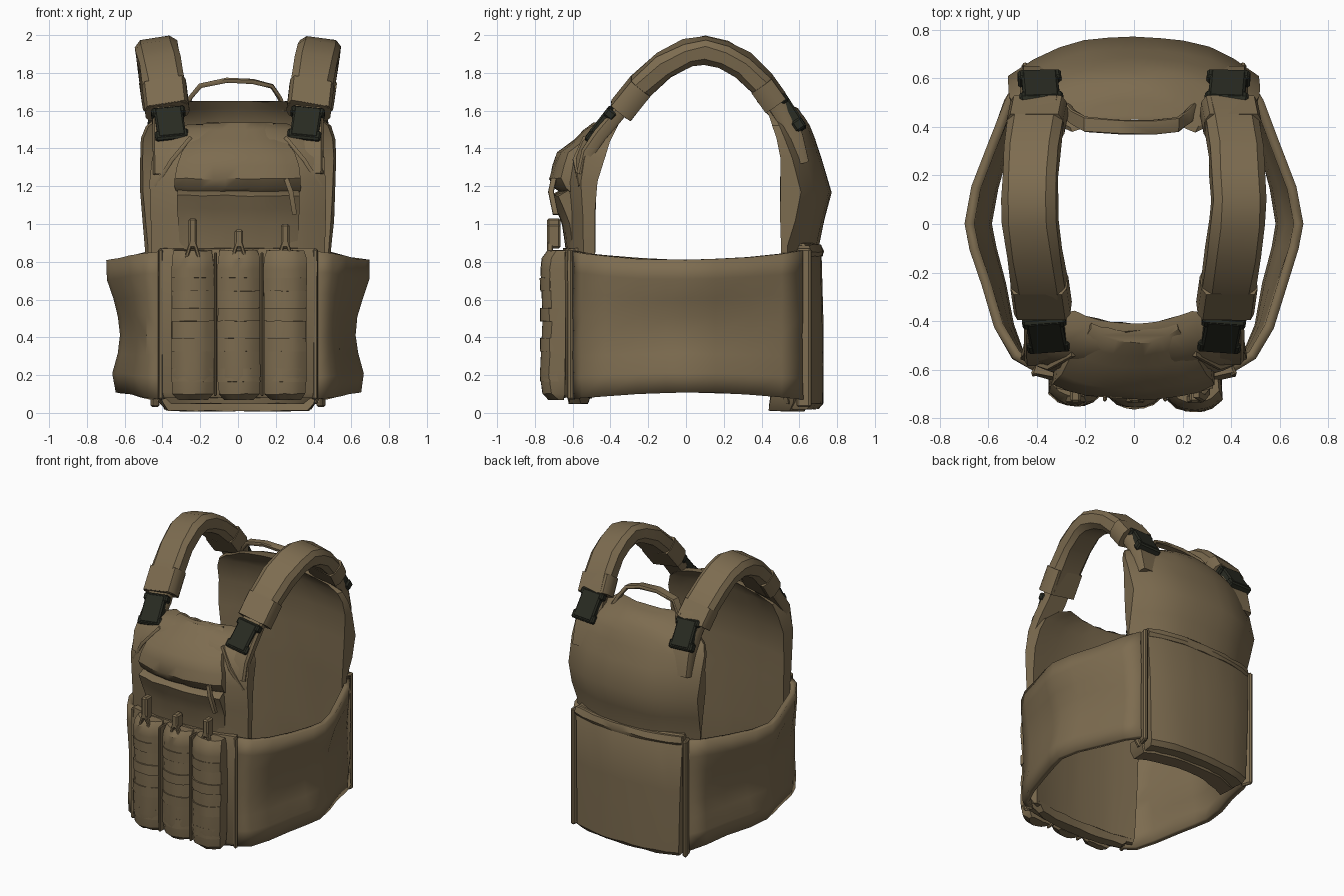
import bpy, bmesh, math, random
from mathutils import Vector, Matrix

random.seed(4)
cube = bpy.data.objects.get("Cube")
if cube:
    bpy.data.objects.remove(cube, do_unlink=True)


def material(name, rgb):
    m = bpy.data.materials.new(name)
    m.use_nodes = True
    m.diffuse_color = (*rgb, 1)
    m.node_tree.nodes["Principled BSDF"].inputs["Base Color"].default_value = (*rgb, 1)
    return m


TAN = material("tan_fabric", (0.205, 0.15, 0.08))
DARK = material("dark_plastic", (0.022, 0.024, 0.016))


def finish(name, bm, mat, angle=35):
    bmesh.ops.recalc_face_normals(bm, faces=bm.faces)
    mesh = bpy.data.meshes.new(name)
    bm.to_mesh(mesh)
    bm.free()
    mesh.materials.append(mat)
    ob = bpy.data.objects.new(name, mesh)
    bpy.context.collection.objects.link(ob)
    bpy.ops.object.select_all(action='DESELECT')
    ob.select_set(True)
    bpy.context.view_layer.objects.active = ob
    bpy.ops.object.shade_smooth_by_angle(angle=math.radians(angle))
    return ob


def loft(name, rings, mat=TAN, closed=True, jitter=0.0):
    """Skin a list of equal point rings; closed rings get end caps."""
    bm = bmesh.new()
    rows = [[bm.verts.new(Vector(p) + Vector([random.uniform(-jitter, jitter) for _ in range(3)]))
             for p in ring] for ring in rings]
    n = len(rows[0])
    for a, b in zip(rows, rows[1:]):
        for i in range(n if closed else n - 1):
            j = (i + 1) % n
            bm.faces.new((a[i], a[j], b[j], b[i]))
    if closed:
        bm.faces.new(rows[0])
        bm.faces.new(rows[-1])
    return finish(name, bm, mat)


def panel(name, rows, wrap_out=0.09, wrap_in=0.05, cx=0, cols=10, jitter=0.004):
    """Curved padded slab; rows are (z, half width, inner y, outer y)."""
    rings = []
    us = [-1 + 2 * i / cols for i in range(cols + 1)]
    for z, hw, yi, yo in rows:
        s = 1 if yo > 0 else -1
        drop = min(wrap_out, abs(yo - yi) + wrap_in - .02)
        outer = [(cx + hw * u, yo - s * drop * abs(u) ** 2.6, z) for u in us]
        inner = [(cx + hw * 0.97 * u, yi - s * wrap_in * u * u, z) for u in reversed(us)]
        rings.append(outer + inner)
    return loft(name, rings, jitter=jitter)


def ribbon(name, path, width, thick, axis, mat=TAN, jitter=0.0, crown=.85):
    """Sweep a rounded rectangle along a path, its width along the axis."""
    pts, w, rings = [Vector(p) for p in path], Vector(axis).normalized(), []
    for i, p in enumerate(pts):
        t = (pts[min(i + 1, len(pts) - 1)] - pts[max(i - 1, 0)]).normalized()
        n = t.cross(w).normalized()
        a, b = width / 2, thick / 2
        corner = [(a, b * .5), (a * crown, b), (-a * crown, b), (-a, b * .5)]
        prof = corner + [(-u, -v) for u, v in corner]
        rings.append([p + w * u + n * v for u, v in prof])
    return loft(name, rings, mat, jitter=jitter)


def box(name, loc, size, mat=TAN, rot=(0, 0, 0), bevel=0.01):
    bm = bmesh.new()
    bmesh.ops.create_cube(bm, size=1, matrix=Matrix.Diagonal((*size, 1)))
    bmesh.ops.bevel(bm, geom=bm.edges[:], offset=bevel, segments=1, affect='EDGES')
    ob = finish(name, bm, mat)
    ob.location, ob.rotation_euler = loc, rot
    return ob


# Front and back plate bags
panel("front_plate_bag", [
    (.08, .42, -.55, -.61), (.12, .43, -.54, -.63), (.5, .445, -.535, -.635), (.85, .46, -.53, -.635),
    (1.05, .465, -.53, -.64), (1.22, .465, -.52, -.65), (1.35, .455, -.48, -.63),
    (1.44, .42, -.45, -.58), (1.5, .34, -.425, -.53), (1.53, .25, -.41, -.48)])
panel("back_plate_bag", [
    (.05, .42, .57, .64), (.12, .45, .56, .66), (.5, .47, .56, .67), (.88, .495, .55, .70),
    (1.02, .505, .55, .735), (1.17, .515, .55, .77), (1.35, .52, .55, .72), (1.45, .515, .53, .685),
    (1.52, .49, .51, .655), (1.57, .42, .49, .625), (1.61, .33, .46, .59), (1.65, .26, .43, .51)], wrap_out=.16)

# Chest pocket, its overhanging flap and zip pull
panel("chest_pocket", [
    (.86, .31, -.6, -.64), (1.0, .32, -.6, -.655), (1.08, .325, -.6, -.685),
    (1.15, .325, -.6, -.715), (1.18, .32, -.6, -.66)], .04, .03)
panel("chest_flap", [
    (1.165, .325, -.6, -.66), (1.19, .335, -.6, -.695), (1.24, .335, -.6, -.722), (1.31, .325, -.59, -.705),
    (1.38, .30, -.57, -.68), (1.45, .25, -.51, -.59), (1.5, .21, -.48, -.54), (1.535, .18, -.44, -.49)], .06, .03)
ribbon("zip_pull", [(.255, -.70, 1.24), (.28, -.715, 1.17), (.3, -.69, 1.05)], .03, .025, (0, 1, 0))

# Front placard carrying three magazine pouches
panel("front_placard", [(.08, .40, -.6, -.645), (.11, .41, -.6, -.66), (.8, .42, -.6, -.665),
                        (.87, .41, -.6, -.65)], .04, .04)
for i, (x, tab, out) in enumerate([(-.24, 1.03, 0), (.005, .97, .012), (.25, 1.0, .025)], 1):
    panel(f"magazine_pouch_{i}", [
        (.07, .08, -.65, -.70 - out), (.1, .108, -.64, -.735 - out), (.2, .113, -.64, -.75 - out),
        (.5, .113, -.64, -.735 - out), (.76, .113, -.64, -.745 - out), (.82, .11, -.64, -.74 - out),
        (.86, .1, -.64, -.71 - out)], .05, 0, cx=x, cols=6, jitter=.003)
    # Flush webbing rows
    for z in (.2, .36, .52, .68):
        panel(f"pouch_webbing_{i}", [
            (z - .035, .112, -.66, -.748 - out), (z + .035, .112, -.66, -.748 - out)],
            .05, 0, cx=x, cols=6, jitter=.002)
    # Pull tab with two splayed legs
    box(f"pull_tab_{i}", (x, -.70, (tab + .87) / 2), (.045, .07, tab - .87), bevel=.01)
    for s in (-1, 1):
        box(f"pull_tab_leg_{i}", (x + s * .025, -.72, .85), (.02, .03, .14), rot=(0, -s * .3, 0), bevel=.005)
for x in (-.12, .128):
    box("pouch_divider", (x, -.69, .47), (.016, .08, .76), bevel=.005)

# Rear flap panel with its top lip and the hems
panel("back_flap", [(.02, .39, .6, .70), (.05, .405, .6, .725), (.5, .415, .6, .725),
                    (.86, .425, .6, .715), (.9, .42, .62, .69)], .065, .04)
panel("back_flap_lip", [(.83, .42, .64, .72), (.85, .425, .64, .73), (.89, .425, .64, .715)], .065, .04)
panel("back_hem", [(.01, .38, .54, .63), (.05, .41, .54, .65), (.1, .43, .55, .65)], .08, .1)
panel("front_hem", [(.05, .35, -.55, -.62), (.1, .41, -.53, -.63)], .06, .03)

# Waist band on each side, pinched at mid height
WAIST = [(.40, -.59), (.485, -.54), (.555, -.42), (.61, -.25), (.66, -.1), (.68, 0), (.65, .15), (.58, .33),
         (.515, .5), (.45, .61)]
for side, s in (("left", 1), ("right", -1)):
    rings = []
    for x, y in WAIST:
        bulge = 1 - (y / .62) ** 2
        low, top = .07 + .04 * bulge, .86 - .05 * bulge
        ring = []
        for k in range(8):
            f = k / 7
            pinch = .075 * math.sin(math.pi * min(1, f * 1.15)) + .05 * (f < .05)
            ring.append((s * (x - pinch * bulge), y, low + f * (top - low)))
        rings.append(ring)
    band = loft(f"{side}_waist_band", rings, closed=False, jitter=.003)
    solid = band.modifiers.new("thickness", 'SOLIDIFY')
    solid.thickness, solid.offset = .04, 0
    # Vertical bindings where the band meets the bags
    box(f"{side}_front_binding", (s * .405, -.605, .47), (.025, .05, .80), rot=(0, 0, s * .5))
    box(f"{side}_rear_binding", (s * .44, .625, .45), (.03, .08, .84), rot=(0, 0, -s * .3))

# Shoulder straps: padded sleeve, narrow webbing ends and buckles
SLEEVE = [(.375, -.345, 1.6), (.39, -.24, 1.73), (.41, -.12, 1.84), (.425, .01, 1.905), (.43, .1, 1.922),
          (.425, .2, 1.897), (.42, .3, 1.84), (.405, .4, 1.745), (.39, .475, 1.64)]
FRONT_END = [(.37, -.545, 1.26), (.37, -.52, 1.38), (.37, -.455, 1.47), (.37, -.37, 1.57), (.38, -.3, 1.66)]
REAR_END = [(.4, .445, 1.69), (.385, .51, 1.58), (.385, .575, 1.46), (.385, .605, 1.32)]
for side, s in (("left", 1), ("right", -1)):
    def flip(path):
        return [(s * x, y, z) for x, y, z in path]
    # The sleeve rolls outward off the shoulder
    roll = (1, 0, -s * .16)
    ribbon(f"{side}_shoulder_sleeve", flip(SLEEVE), .225, .13, roll, jitter=.004, crown=.7)
    ribbon(f"{side}_sleeve_front_cuff", flip(SLEEVE[:2]), .235, .13, roll)
    ribbon(f"{side}_sleeve_rear_cuff", flip(SLEEVE[-2:]), .235, .13, roll)
    ribbon(f"{side}_front_strap_end", flip(FRONT_END), .165, .075, (1, 0, 0), jitter=.003)
    ribbon(f"{side}_rear_strap_end", flip(REAR_END), .165, .09, (1, 0, 0), jitter=.003)
    for end, x, y, z, tilt, lean in (("front", .36, -.445, 1.525, -.66, -.12), ("rear", .385, .555, 1.59, .58, .05)):
        turn = Matrix.Rotation(tilt, 3, 'X') @ Matrix.Rotation(-s * lean, 3, 'Y')
        for part, off, size in (
                ("body", (0, 0, 0), (.15, .065, .2)),
                ("top_bar", (0, 0, .08), (.18, .06, .05)),
                ("bottom_bar", (0, 0, -.08), (.178, .06, .06))):
            p = Vector((s * x, y, z)) + turn @ Vector(off)
            box(f"{side}_{end}_buckle_{part}", p, size, DARK, turn.to_euler())
    # Diagonal seam piping from the strap root across the bag
    ribbon(f"{side}_front_piping", flip([(.25, -.535, 1.46), (.35, -.59, 1.34), (.44, -.56, 1.2)]),
           .02, .02, (0, 1, 0))

# Drag handle above the back bag, leaning forward
ribbon("drag_handle", [(-.28, .47, 1.6), (-.25, .44, 1.67), (-.2, .41, 1.73), (-.06, .4, 1.76), (.08, .4, 1.755),
                       (.18, .41, 1.73), (.22, .44, 1.67), (.25, .47, 1.6)], .06, .025, (0, 1, 0), jitter=.003)
